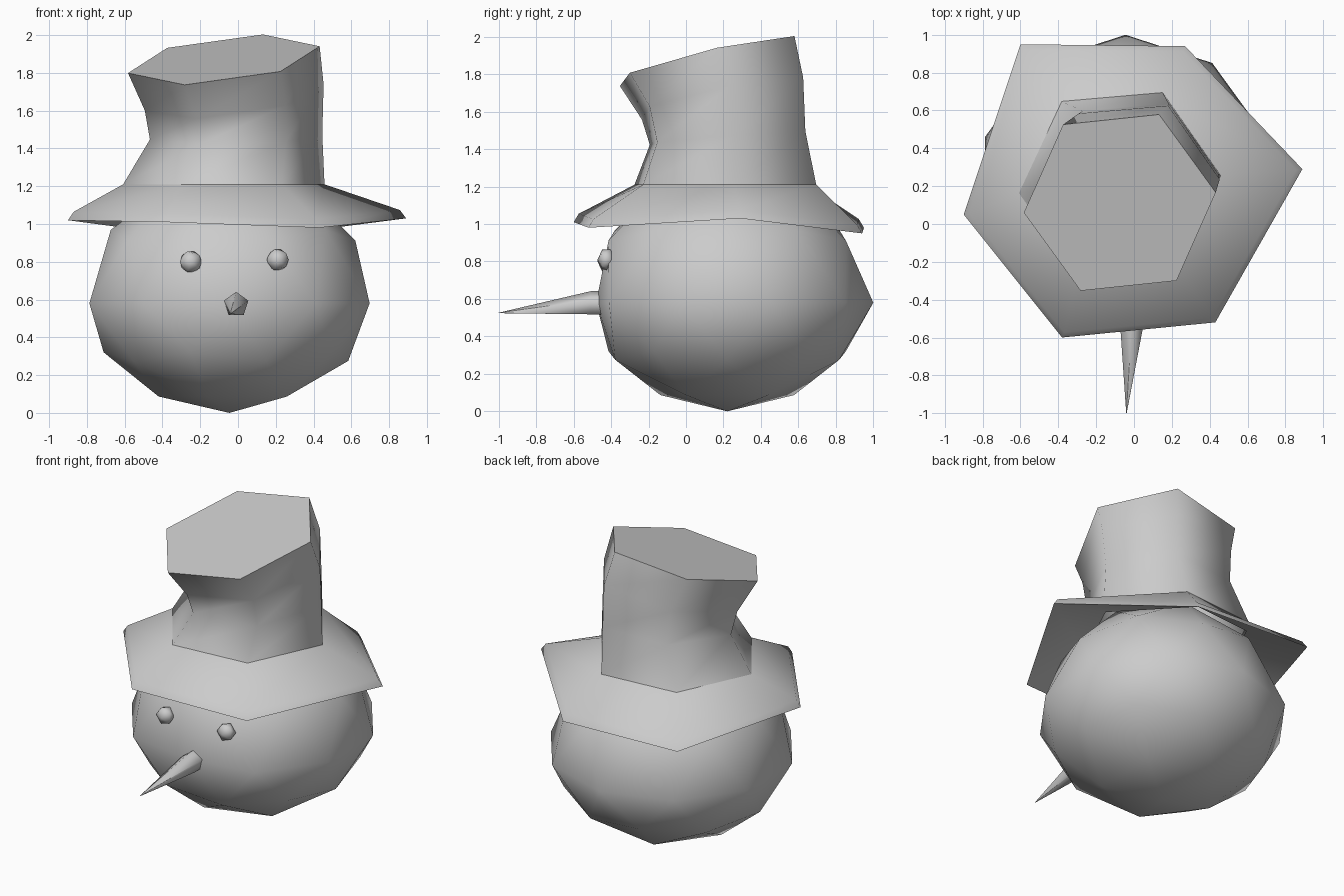
import bpy, bmesh
from math import sin, cos, pi, radians
from mathutils import Vector

if "Cube" in bpy.data.objects:
    bpy.data.objects.remove(bpy.data.objects["Cube"])


def finish(bm, name, angle):
    bmesh.ops.recalc_face_normals(bm, faces=bm.faces)
    me = bpy.data.meshes.new(name)
    bm.to_mesh(me)
    bm.free()
    ob = bpy.data.objects.new(name, me)
    bpy.context.collection.objects.link(ob)
    bpy.ops.object.select_all(action='DESELECT')
    bpy.context.view_layer.objects.active = ob
    ob.select_set(True)
    bpy.ops.object.shade_smooth_by_angle(angle=radians(angle))
    return ob


def loft(name, rings, cap_end=False, angle=66):
    """Skin a list of equal-length point rings with quads."""
    bm = bmesh.new()
    vs = [[bm.verts.new(p) for p in r] for r in rings]
    for a, b in zip(vs, vs[1:]):
        n = len(a)
        for i in range(n):
            j = (i + 1) % n
            bm.faces.new((a[i], a[j], b[j], b[i]))
    if cap_end:
        bm.faces.new(vs[-1])
    return finish(bm, name, angle)


def hexagon(cx, cy, cz, r, tilt_x=0, tilt_y=0, phase=5):
    pts = []
    for i in range(6):
        a = radians(phase + 60 * i)
        dx, dy = r * cos(a), r * sin(a)
        pts.append(Vector((cx + dx, cy + dy, cz + tilt_x * dx + tilt_y * dy)))
    return pts


# Head: icosphere squashed below, slightly flattened at the front
bm = bmesh.new()
bmesh.ops.create_icosphere(bm, subdivisions=2, radius=1)
for v in bm.verts:
    x, y, z = v.co
    k = 0.78 * (1 - 0.1 * abs(z))
    v.co = (-0.045 + x * k, 0.22 + max(y, -0.897) * k,
            0.58 + z * (0.74 if z > 0 else 0.58))
finish(bm, "head", 45)

# Hat crown: tilted, pinched hexagonal tube
loft("hat_crown", [
    hexagon(-0.075, 0.21, 1.21, 0.535),
    hexagon(-0.01, 0.222, 1.46, 0.458, 0.02, 0.08),
    hexagon(-0.02, 0.195, 1.67, 0.475, 0.13, 0.20),
    hexagon(-0.075, 0.113, 1.87, 0.51, 0.115, 0.235, 6),
], cap_end=True)

# Hat brim: thin irregular hexagonal skirt
outer = [Vector(p) for p in (
    (0.89, 0.29, 1.03), (0.27, 0.94, 0.95), (-0.60, 0.95, 0.98),
    (-0.90, 0.05, 1.02), (-0.38, -0.60, 1.01), (0.43, -0.52, 0.98))]
mid = Vector((-0.05, 0.18, 1.0))
upper = [mid + (p - mid) * 0.965 + Vector((0, 0, 0.045)) for p in outer]
loft("hat_brim", [
    hexagon(-0.075, 0.21, 1.15, 0.52),
    outer,
    upper,
    hexagon(-0.075, 0.21, 1.21, 0.535),
])

# Eyes: small low-poly pebbles
for name, x, z in (("eye_left", -0.25, 0.80), ("eye_right", 0.21, 0.81)):
    bm = bmesh.new()
    bmesh.ops.create_icosphere(bm, subdivisions=1, radius=0.064)
    for v in bm.verts:
        a, b, c = v.co
        v.co = (x + a, -0.425 + c * 0.75, z + b)
    finish(bm, name, 60)

# Nose: five-sided cone pointing forward and slightly down
tip = Vector((-0.04, -1.0, 0.525))
base = [Vector((-0.01 + 0.068 * cos(pi / 2 + i * 2 * pi / 5), -0.44,
                0.573 + 0.068 * sin(pi / 2 + i * 2 * pi / 5))) for i in range(5)]
front = [p + Vector((0, -0.07, 0)) for p in base]
point = [tip + (p - Vector((-0.01, -0.44, 0.573))) * 0.02 for p in base]
loft("nose", [base, front, point], cap_end=True, angle=75)
